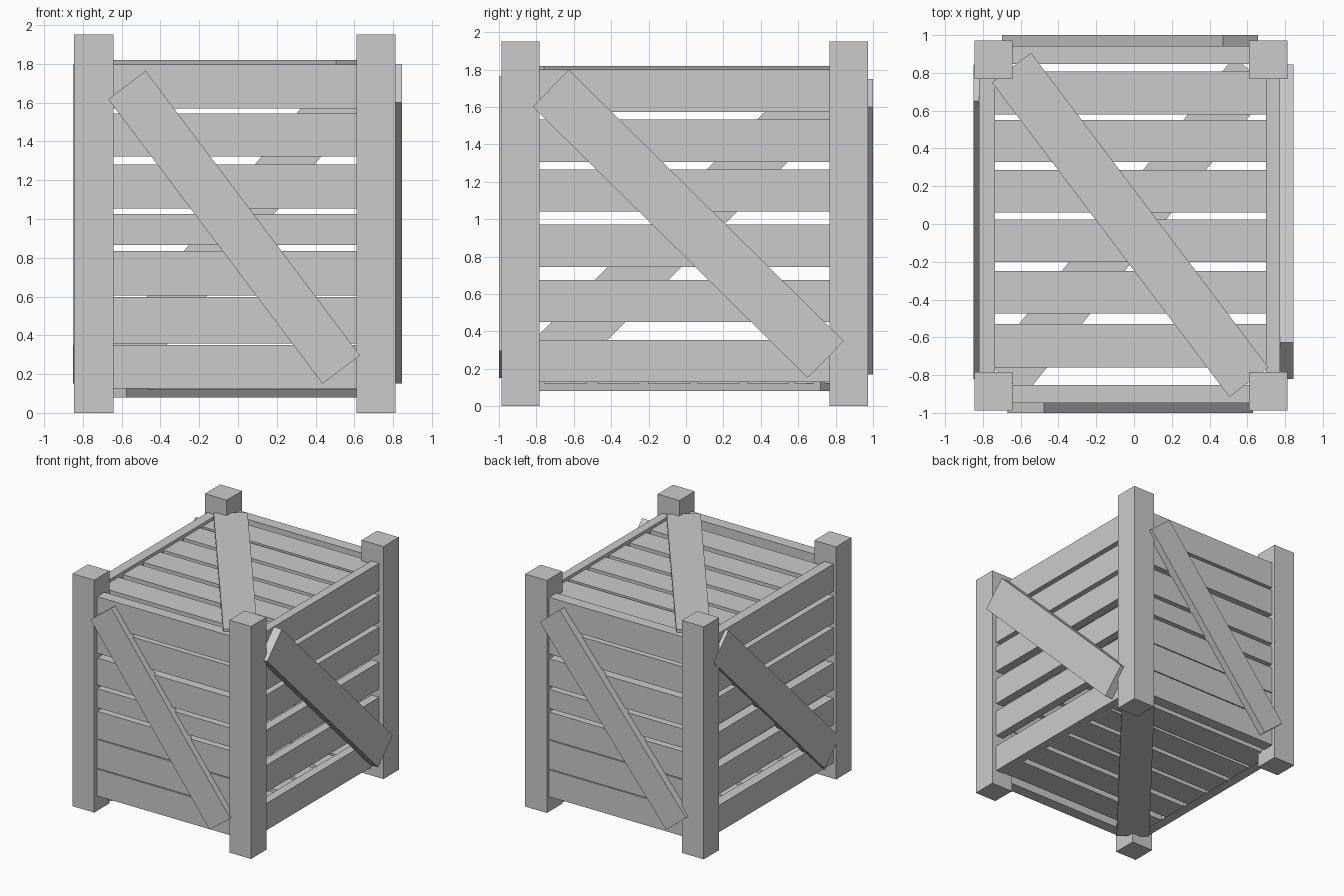
import bpy, bmesh
from mathutils import Vector

if "Cube" in bpy.data.objects:
    bpy.data.objects.remove(bpy.data.objects["Cube"])


def solid(name, centre, u, v, n):
    """Box from its centre and three half-extent vectors."""
    bm = bmesh.new()
    bmesh.ops.create_cube(bm, size=2)
    c, u, v, n = Vector(centre), Vector(u), Vector(v), Vector(n)
    for p in bm.verts:
        p.co = c + u * p.co.x + v * p.co.y + n * p.co.z
    bmesh.ops.recalc_face_normals(bm, faces=bm.faces)
    mesh = bpy.data.meshes.new(name)
    bm.to_mesh(mesh)
    bm.free()
    ob = bpy.data.objects.new(name, mesh)
    bpy.context.collection.objects.link(ob)
    return ob


def box(name, x, y, z):
    lo, hi = Vector((x[0], y[0], z[0])), Vector((x[1], y[1], z[1]))
    h = (hi - lo) / 2
    solid(name, (lo + hi) / 2, (h.x, 0, 0), (0, h.y, 0), (0, 0, h.z))


def brace(name, axis, depth, centre, run, width):
    """Diagonal board on the face normal to axis; run is its long vector in that plane."""
    a, b = [i for i in range(3) if i != axis]

    def vec(p, q, r):
        w = [0, 0, 0]
        w[a], w[b], w[axis] = p, q, r
        return w
    length = (run[0] ** 2 + run[1] ** 2) ** 0.5
    k = width / 2 / length
    solid(name, vec(*centre, sum(depth) / 2),
          vec(run[0] / 2, run[1] / 2, 0),
          vec(-run[1] * k, run[0] * k, 0),
          vec(0, 0, (depth[1] - depth[0]) / 2))


# corner posts
for sx, x in (("left", (-0.845, -0.643)), ("right", (0.61, 0.812))):
    for sy, y in (("front", (-0.987, -0.783)), ("back", (0.768, 0.972))):
        box(f"{sy}_{sx}_post", x, y, (0, 1.95))

# front and back slats
for z in ((0.125, 0.35), (0.357, 0.598), (0.605, 0.835), (0.865, 1.025),
          (1.055, 1.282), (1.322, 1.545), (1.57, 1.797)):
    box("front_slat", (-0.735, 0.70), (-0.948, -0.852), z)
    box("back_slat", (-0.735, 0.70), (0.846, 0.942), z)

# left and right slats
for z in ((0.13, 0.355), (0.45, 0.675), (0.745, 0.97),
          (1.04, 1.265), (1.305, 1.533), (1.572, 1.80)):
    box("left_slat", (-0.82, -0.737), (-0.87, 0.86), z)
    box("right_slat", (0.70, 0.772), (-0.87, 0.86), z)

# lid and floor slats
for y in ((-0.76, -0.53), (-0.473, -0.25), (-0.202, 0.023),
          (0.062, 0.287), (0.328, 0.551), (0.58, 0.808)):
    box("lid_slat", (-0.737, 0.70), y, (1.70, 1.775))
    box("floor_slat", (-0.73, 0.70), y, (0.12, 0.195))

# diagonal braces
brace("front_brace", 1, (-1.0, -0.93), (-0.02, 0.957), (1.105, -1.467), 0.242)
brace("back_brace", 1, (0.93, 1.0), (-0.022, 0.96), (1.172, 1.43), 0.238)
brace("right_brace", 0, (0.77, 0.845), (0.012, 0.975), (1.47, -1.45), 0.276)
brace("left_brace", 0, (-0.85, -0.78), (0.012, 0.975), (1.47, 1.45), 0.276)
brace("lid_brace", 2, (1.75, 1.82), (-0.02, -0.005), (1.257, -1.665), 0.259)
brace("floor_brace", 2, (0.08, 0.15), (-0.023, -0.009), (1.305, 1.62), 0.259)
